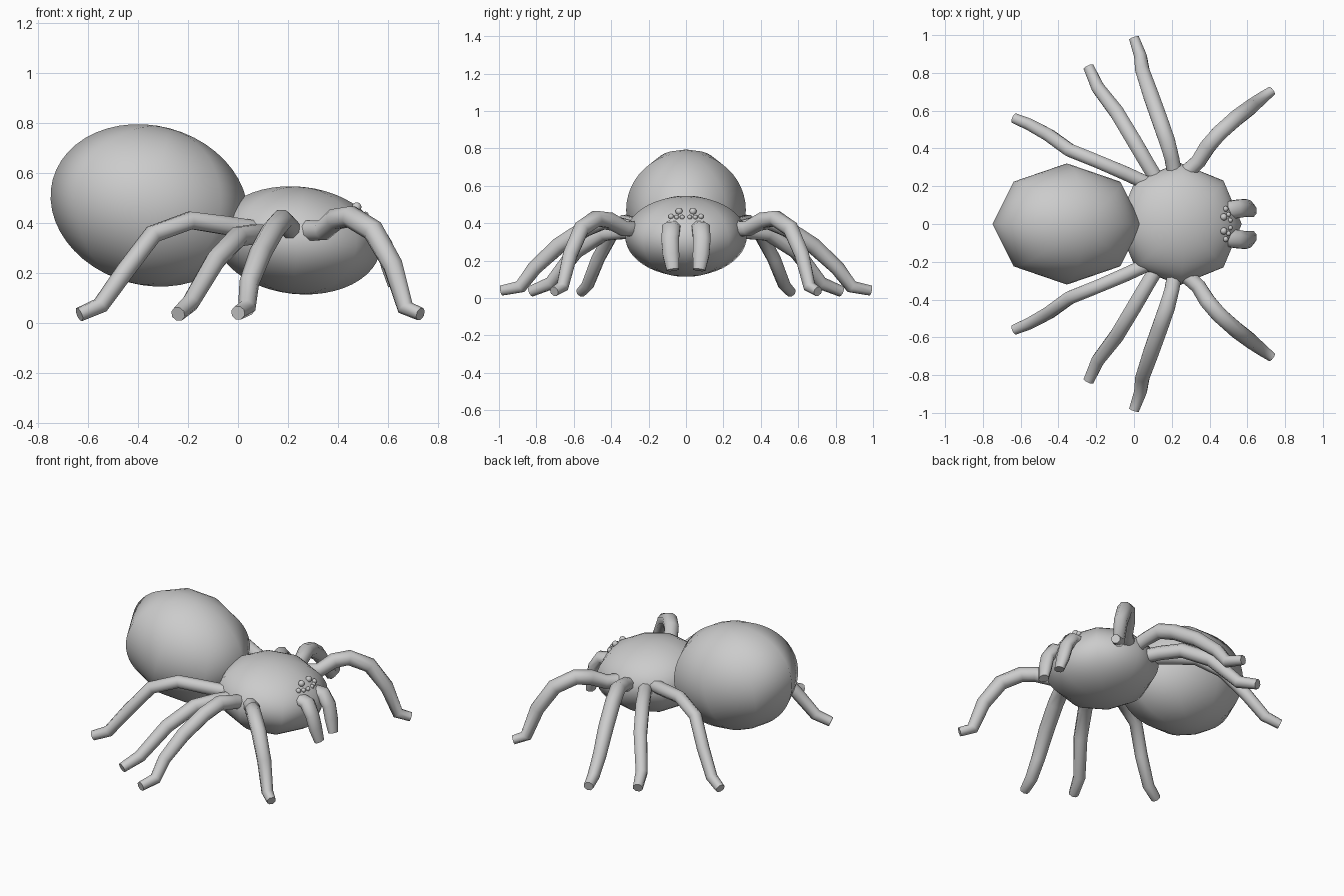
import bpy, bmesh, math
from mathutils import Vector

if "Cube" in bpy.data.objects:
    bpy.data.objects.remove(bpy.data.objects["Cube"])


def finish(name, bm, angle=60):
    bmesh.ops.recalc_face_normals(bm, faces=bm.faces)
    mesh = bpy.data.meshes.new(name)
    bm.to_mesh(mesh)
    bm.free()
    ob = bpy.data.objects.new(name, mesh)
    bpy.context.collection.objects.link(ob)
    bpy.ops.object.select_all(action='DESELECT')
    ob.select_set(True)
    bpy.context.view_layer.objects.active = ob
    bpy.ops.object.shade_smooth_by_angle(angle=math.radians(angle))
    return ob


def ellipsoid(name, center, radii, tilt=0, segs=8, rings=24):
    bm = bmesh.new()
    bmesh.ops.create_uvsphere(bm, u_segments=segs, v_segments=rings, radius=1)
    ob = finish(name, bm)
    ob.location, ob.scale = center, radii
    ob.rotation_euler = (0, math.radians(tilt), 0)
    return ob


def tube(name, path, sy, sides=8, flat=1.0):
    """Capped tube through (x, y, z, radius) points, mirrored by sy."""
    pts = [Vector((x, y * sy, z)) for x, y, z, r in path]
    span = pts[-1] - pts[0]
    side = Vector((-span.y, span.x, 0)).normalized()
    bm = bmesh.new()
    rings = []
    for i, p in enumerate(pts):
        a, b = pts[max(i - 1, 0)], pts[min(i + 1, len(pts) - 1)]
        t = (b - a).normalized()
        up = t.cross(side).normalized()
        s = up.cross(t).normalized()
        r = path[i][3]
        ring = []
        for k in range(sides):
            w = 2 * math.pi * (k + 0.5) / sides
            ring.append(bm.verts.new(p + s * (r * math.cos(w)) + up * (r * flat * math.sin(w))))
        rings.append(ring)
    for r0, r1 in zip(rings, rings[1:]):
        for k in range(sides):
            n = (k + 1) % sides
            bm.faces.new((r0[k], r0[n], r1[n], r1[k]))
    bm.faces.new(rings[0])
    bm.faces.new(rings[-1])
    return finish(name, bm)


# Body: eight-sided ellipsoids, finely ringed
ellipsoid("abdomen", (-0.355, 0, 0.47), (0.40, 0.32, 0.319), 15)
ellipsoid("head_and_thorax", (0.24, 0, 0.33), (0.332, 0.325, 0.215), 6)

# Legs: x, y, z, radius from body to foot
legs = {
    "front_leg": [(0.24, 0.24, 0.37, .045), (0.34, 0.33, 0.37, .043), (0.39, 0.41, 0.415, .045),
                  (0.45, 0.48, 0.425, .045), (0.54, 0.56, 0.37, .045), (0.62, 0.62, 0.23, .042),
                  (0.67, 0.66, 0.06, .035), (0.73, 0.705, 0.035, .027)],
    "second_leg": [(0.22, 0.24, 0.36, .042), (0.20, 0.35, 0.39, .042), (0.175, 0.44, 0.41, .046),
                   (0.14, 0.54, 0.37, .046), (0.09, 0.68, 0.28, .045), (0.045, 0.81, 0.16, .04),
                   (0.035, 0.885, 0.06, .036), (0.0, 0.985, 0.04, .029)],
    "third_leg": [(0.13, 0.22, 0.35, .042), (0.07, 0.32, 0.355, .042), (0.0, 0.44, 0.345, .043),
                  (-0.09, 0.59, 0.25, .042), (-0.19, 0.72, 0.08, .037), (-0.24, 0.83, 0.035, .03)],
    "back_leg": [(0.08, 0.21, 0.37, .04), (-0.05, 0.27, 0.39, .04), (-0.19, 0.33, 0.41, .038),
                 (-0.34, 0.39, 0.355, .038), (-0.45, 0.47, 0.21, .037), (-0.55, 0.525, 0.07, .034),
                 (-0.635, 0.56, 0.033, .029)],
}
jaw = [(0.48, 0.07, 0.38, .05), (0.545, 0.08, 0.375, .052), (0.585, 0.085, 0.31, .05),
       (0.605, 0.08, 0.23, .048), (0.625, 0.07, 0.15, .036)]

for sy, label in ((1, "left"), (-1, "right")):
    for name, path in legs.items():
        tube(f"{label}_{name}", path, sy)
    tube(f"{label}_jaw", jaw, sy, flat=0.75)
    # Eyes: large upper pair, three small ones below per side
    for i, (x, y, z, r) in enumerate([(0.475, 0.037, 0.463, .019), (0.51, 0.02, 0.432, .013),
                                      (0.50, 0.05, 0.432, .013), (0.485, 0.08, 0.436, .015)]):
        ellipsoid(f"{label}_eye_{i + 1}", (x, y * sy, z), (r, r, r), segs=12, rings=8)
